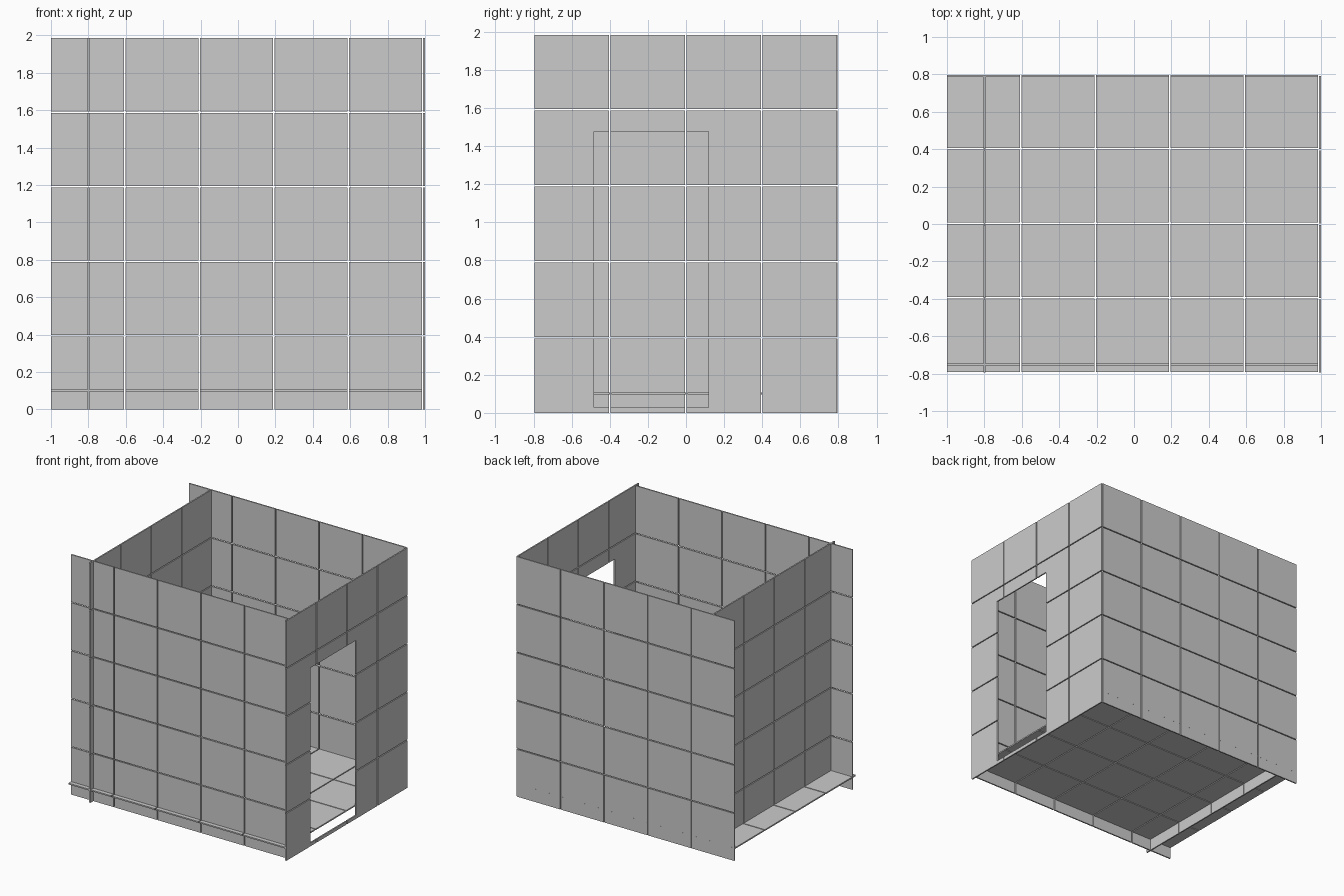
import bpy
from mathutils import Vector

if "Cube" in bpy.data.objects:
    bpy.data.objects.remove(bpy.data.objects["Cube"])

TILE = 0.3907      # tile edge length
GAP = 1.02         # relative spacing leaves a thin open joint
THICK = 0.011


def box(name, lo, hi):
    lo, hi = Vector(lo), Vector(hi)
    x, y, z = zip(lo, hi)
    verts = [(a, b, c) for a in x for b in y for c in z]
    faces = [(0, 1, 3, 2), (4, 6, 7, 5), (0, 4, 5, 1),
             (2, 3, 7, 6), (0, 2, 6, 4), (1, 5, 7, 3)]
    mesh = bpy.data.meshes.new(name)
    mesh.from_pydata(verts, [], faces)
    obj = bpy.data.objects.new(name, mesh)
    bpy.context.collection.objects.link(obj)
    return obj


def tiled_panel(name, corner, normal_axis, counts):
    """One tile repeated along the two axes of the panel."""
    size = [TILE] * 3
    size[normal_axis] = THICK
    obj = box(name, (0, 0, 0), size)
    obj.location = corner
    axes = [a for a in range(3) if a != normal_axis]
    for axis, count in zip(axes, counts):
        mod = obj.modifiers.new("tiles", 'ARRAY')
        mod.count = count
        step = [0.0, 0.0, 0.0]
        step[axis] = GAP
        mod.relative_offset_displace = step
    return obj


# Floor, running past the left and front walls
tiled_panel("floor", (-1.0, -0.790, 0.096), 2, (5, 4))

# Front and back walls
tiled_panel("front_wall", (-1.0, -0.756, 0), 1, (5, 5))
tiled_panel("back_wall", (-1.0, 0.785, 0), 1, (5, 5))

# Left wall and right wall
tiled_panel("left_wall", (-0.805, -0.795, 0), 0, (4, 5))
right = tiled_panel("right_wall", (0.988, -0.795, 0), 0, (4, 5))

# Door opening cut through the right wall
cutter = box("door_cutter", (0.9, -0.482, 0.028), (1.1, 0.117, 1.476))
cutter.hide_render = True
cutter.hide_viewport = True
cut = right.modifiers.new("door_opening", 'BOOLEAN')
cut.operation = 'DIFFERENCE'
cut.solver = 'EXACT'
cut.object = cutter
